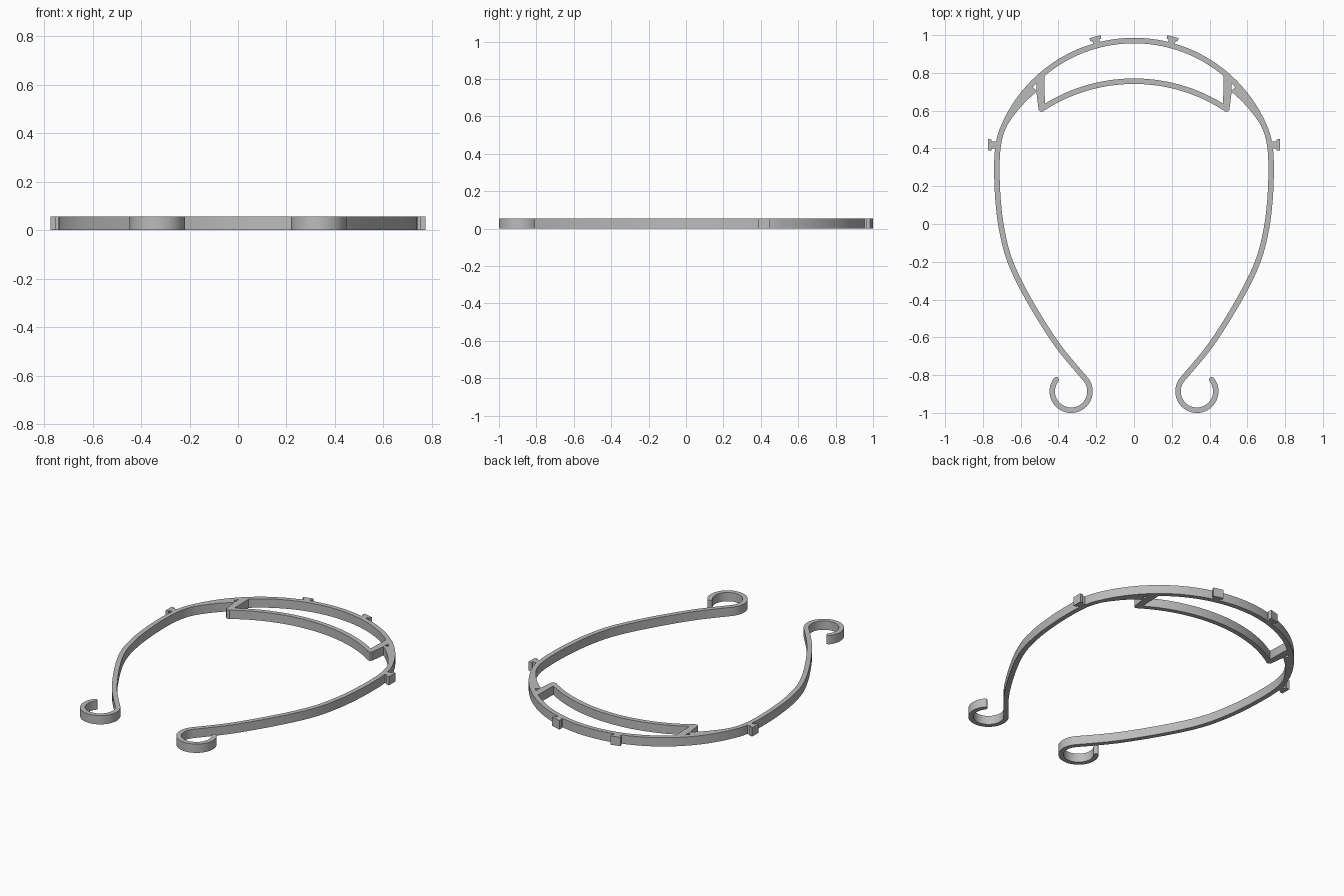
import bpy
import bmesh
from math import sin, cos, pi, radians, asin, sqrt
from mathutils import Vector

cube = bpy.data.objects.get("Cube")
if cube:
    bpy.data.objects.remove(cube, do_unlink=True)

HEIGHT = 0.055
HALF = 0.0145
ARCH_Y, ARCH_R = 0.22, 0.751

grey = bpy.data.materials.new("plain grey")
grey.use_nodes = True
grey.diffuse_color = (0.5, 0.5, 0.5, 1)
grey.node_tree.nodes["Principled BSDF"].inputs["Base Color"].default_value = (0.5, 0.5, 0.5, 1)


def finish(name, bm, mirror=False):
    """Extrude the flat faces up and make a shaded object."""
    flat = bm.faces[:]
    top = bmesh.ops.extrude_face_region(bm, geom=flat)["geom"]
    for v in top:
        if isinstance(v, bmesh.types.BMVert):
            v.co.z = HEIGHT
    bmesh.ops.recalc_face_normals(bm, faces=bm.faces[:])
    mesh = bpy.data.meshes.new(name)
    bm.to_mesh(mesh)
    bm.free()
    mesh.materials.append(grey)
    obj = bpy.data.objects.new(name, mesh)
    bpy.context.collection.objects.link(obj)
    bpy.ops.object.select_all(action='DESELECT')
    obj.select_set(True)
    bpy.context.view_layer.objects.active = obj
    bpy.ops.object.shade_smooth_by_angle(angle=radians(30))
    if mirror:
        obj.modifiers.new("Mirror", 'MIRROR').use_mirror_merge = False
    return obj


def plate(name, outline):
    bm = bmesh.new()
    bm.faces.new([bm.verts.new((x, y, 0)) for x, y in outline])
    return finish(name, bm, True)


def ribbon(name, path, halves, mirror=False):
    """Flat strip along a path with a half width at every point."""
    bm = bmesh.new()
    rows = []
    for i, p in enumerate(path):
        t = (path[min(i + 1, len(path) - 1)] - path[max(i - 1, 0)]).normalized()
        n = Vector((-t.y, t.x)) * halves[i]
        rows.append([bm.verts.new((*(p + n), 0)), bm.verts.new((*(p - n), 0))])
    for a, b in zip(rows, rows[1:]):
        bm.faces.new((a[0], a[1], b[1], b[0]))
    return finish(name, bm, mirror)


def arc(cx, cy, r, start, end, steps):
    return [Vector((cx + r * cos(radians(start + (end - start) * i / steps)),
                    cy + r * sin(radians(start + (end - start) * i / steps))))
            for i in range(steps + 1)]


def spline(pts, steps):
    """Smooth curve through the inner points."""
    out = []
    for a, b, c, d in zip(pts, pts[1:], pts[2:], pts[3:]):
        for i in range(steps):
            t = i / steps
            out.append(0.5 * (2 * b + (c - a) * t + (2 * a - 5 * b + 4 * c - d) * t ** 2
                              + (3 * b - a - 3 * c + d) * t ** 3))
    return out


# Outer frame: arch, side arm and curled hook, then the same mirrored
arch = arc(0, ARCH_Y, ARCH_R, 90, 26, 28)
hook = arc(0.333, -0.886, 0.1, 138, 398, 36)
knots = [Vector(p) for p in ((0.706, 0.475), (0.722, 0.39), (0.726, 0.28), (0.72, 0.13),
                             (0.70, -0.03), (0.655, -0.2), (0.56, -0.395), (0.41, -0.635))]
arm = spline([arch[-2], arch[-1]] + knots + [hook[0], hook[1]], 6)
half_path = arch[:-1] + arm + hook
# Rounded hook tip
tip = hook[-1]
along = Vector((-sin(radians(398)), cos(radians(398))))
half_widths = [HALF] * len(half_path)
for k in range(1, 6):
    s = k / 5 * 0.98
    half_path.append(tip + along * HALF * s)
    half_widths.append(HALF * sqrt(1 - s * s))
full_path = [Vector((-p.x, p.y)) for p in reversed(half_path[1:])] + half_path
ribbon("outer_frame", full_path, half_widths[:0:-1] + half_widths)

# Inner arc
inner_r = 0.887
sweep = asin(0.483 / inner_r) * 180 / pi
inner = arc(0, 0.756 - inner_r, inner_r, 90 + sweep, 90 - sweep, 40)
ribbon("inner_arc", inner, [HALF] * len(inner))

# Struts joining the inner arc to the arch
plate("strut", [(0.475, 0.795), (0.471, 0.61), (0.478, 0.597), (0.495, 0.595),
                (0.505, 0.605), (0.517, 0.70), (0.517, 0.765)])

# Thickened arch beside each strut
steps = 12
gusset, widths = [], []
for i in range(steps + 1):
    f = i / steps
    low, high = 0.737 - 0.033 * f, 0.745
    gusset += arc(0, ARCH_Y, (low + high) / 2, 24 + 19.3 * f, 0, 1)[:1]
    widths.append((high - low) / 2)
ribbon("arch_gusset", gusset, widths, True)


# Small T-shaped tabs on the outside
def tab(name, base, angle):
    out = Vector((cos(radians(angle)), sin(radians(angle))))
    side = Vector((-out.y, out.x))
    right = [(-0.008, 0.019), (0.016, 0.019), (0.014, 0.029), (0.034, 0.031)]
    shape = right + [(d, -w) for d, w in reversed(right)]
    plate(name, [tuple(base + out * d + side * w) for d, w in shape])


tab("top_tab", arc(0, ARCH_Y, 0.765, 75, 0, 1)[0], 75)
tab("side_tab", Vector((0.739, 0.419)), 0)
